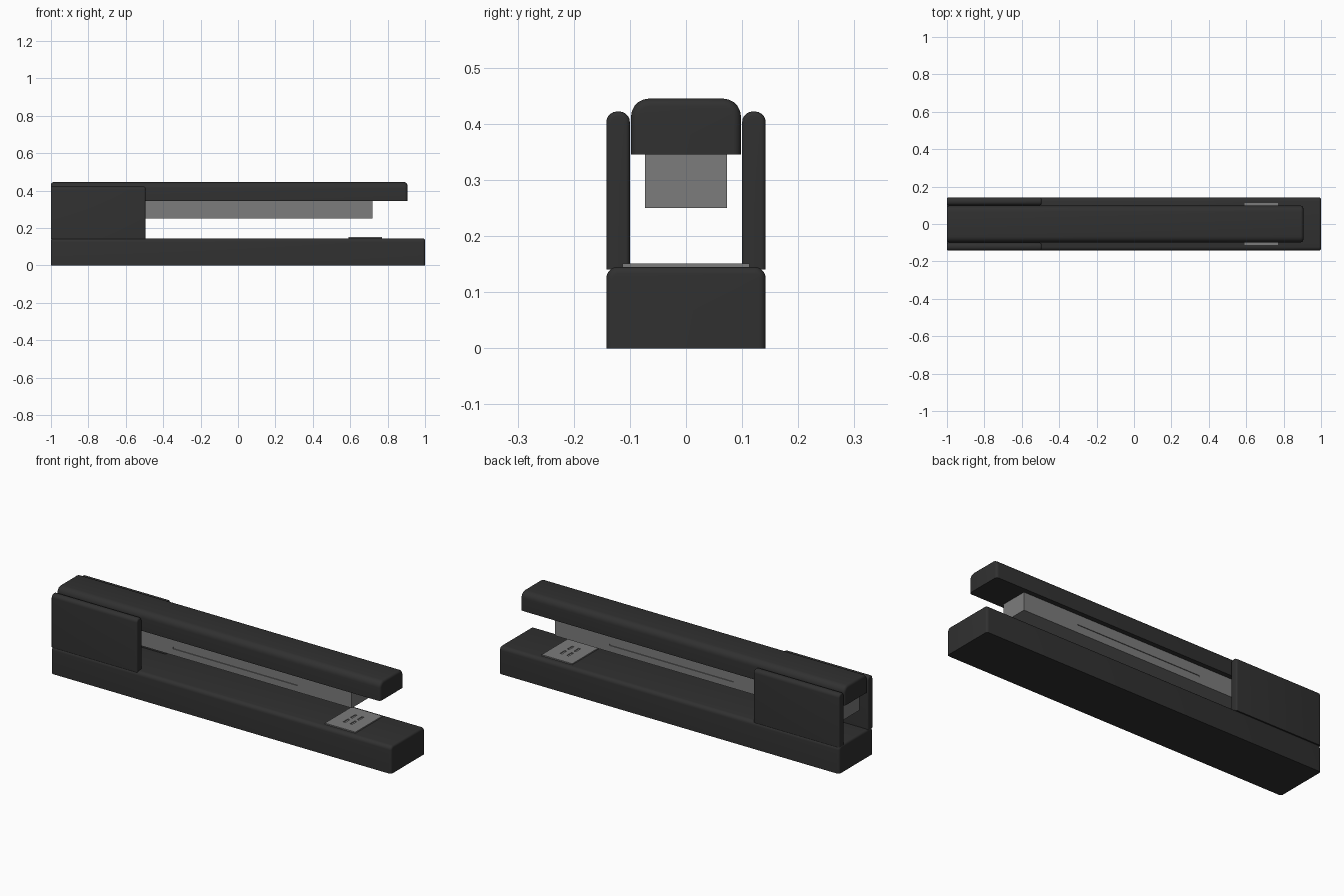
import bpy, bmesh
from math import radians

if "Cube" in bpy.data.objects:
    bpy.data.objects.remove(bpy.data.objects["Cube"])

def material(name, rgb):
    m = bpy.data.materials.new(name)
    m.diffuse_color = (*rgb, 1)
    m.use_nodes = True
    m.node_tree.nodes["Principled BSDF"].inputs["Base Color"].default_value = m.diffuse_color
    return m

BLACK = material("black_plastic", (0.03, 0.03, 0.03))
STEEL = material("steel", (0.2, 0.2, 0.2))

def finish(bm, name, mat):
    bmesh.ops.recalc_face_normals(bm, faces=bm.faces)
    me = bpy.data.meshes.new(name)
    bm.to_mesh(me)
    bm.free()
    ob = bpy.data.objects.new(name, me)
    bpy.context.collection.objects.link(ob)
    if mat:
        me.materials.append(mat)
    return ob

def box(name, x, y, z, mat=None, long_r=0, end_r=0, both_y=True):
    """Box from ranges; long_r rounds the top lengthwise edges, end_r the end outlines (not the bottom)."""
    bm = bmesh.new()
    bmesh.ops.create_cube(bm, size=1)
    for v in bm.verts:
        v.co = [(r[0] + r[1]) / 2 + c * (r[1] - r[0]) for c, r in zip(v.co, (x, y, z))]
    def top(v):
        return abs(v.co.z - z[1]) < 1e-5
    def round_edges(test, r):
        edges = [e for e in bm.edges if test(*e.verts)]
        bmesh.ops.bevel(bm, geom=edges, offset=r, offset_type='OFFSET', segments=5,
                        profile=0.5, affect='EDGES', clamp_overlap=True)
    if long_r:
        round_edges(lambda a, b: top(a) and top(b) and abs(a.co.x - b.co.x) > 0.1, long_r)
    if end_r:
        def on_end(a, b):
            low = a.co.z < z[0] + 1e-5 and b.co.z < z[0] + 1e-5
            return abs(a.co.x - b.co.x) < 1e-5 and not low
        round_edges(on_end, end_r)
    ob = finish(bm, name, mat)
    if long_r:
        smooth(ob)
    return ob

def smooth(ob):
    bpy.ops.object.select_all(action='DESELECT')
    ob.select_set(True)
    bpy.context.view_layer.objects.active = ob
    bpy.ops.object.shade_smooth_by_angle(angle=radians(35))

def cut(ob, cutter):
    cutter.hide_render = True
    cutter.hide_set(True)
    m = ob.modifiers.new("cut", 'BOOLEAN')
    m.operation = 'DIFFERENCE'
    m.solver = 'EXACT'
    m.object = cutter

# Base block and raised arm
box("base", (-1, 1), (-.142, .142), (0, .145), BLACK, .02, .012)
box("top_arm", (-1, .905), (-.098, .098), (.345, .445), BLACK, .032, .014)

# Hinge side plates
for side, name in ((-1, "left_hinge_plate"), (1, "right_hinge_plate")):
    y = sorted((side * .1, side * .142))
    box(name, (-1, -.495), y, (.14, .422), BLACK, .019, .008)

# Staple magazine with through hole and shallow side grooves
magazine = box("magazine", (-.97, .72), (-.073, .073), (.25, .36), STEEL)
bm = bmesh.new()
bmesh.ops.create_cone(bm, cap_ends=True, segments=24, radius1=1, radius2=1, depth=1)
for v in bm.verts:
    v.co = (.64 + v.co.x * .032, v.co.z * .4, .286 + v.co.y * .017)
cut(magazine, finish(bm, "hole_cutter", None))
for side, name in ((-1, "left_groove_cutter"), (1, "right_groove_cutter")):
    y = sorted((side * .069, side * .09))
    cut(magazine, box(name, (-.33, .4), y, (.284, .293)))

# Anvil plate with four crimping pits
anvil = box("anvil_plate", (.59, .77), (-.113, .113), (.14, .151), STEEL)
for i, x in enumerate((.66, .70)):
    for j, y in enumerate((-.03, .03)):
        cut(anvil, box(f"pit_cutter_{i}{j}", (x - .006, x + .006), (y - .02, y + .02), (.147, .17)))
